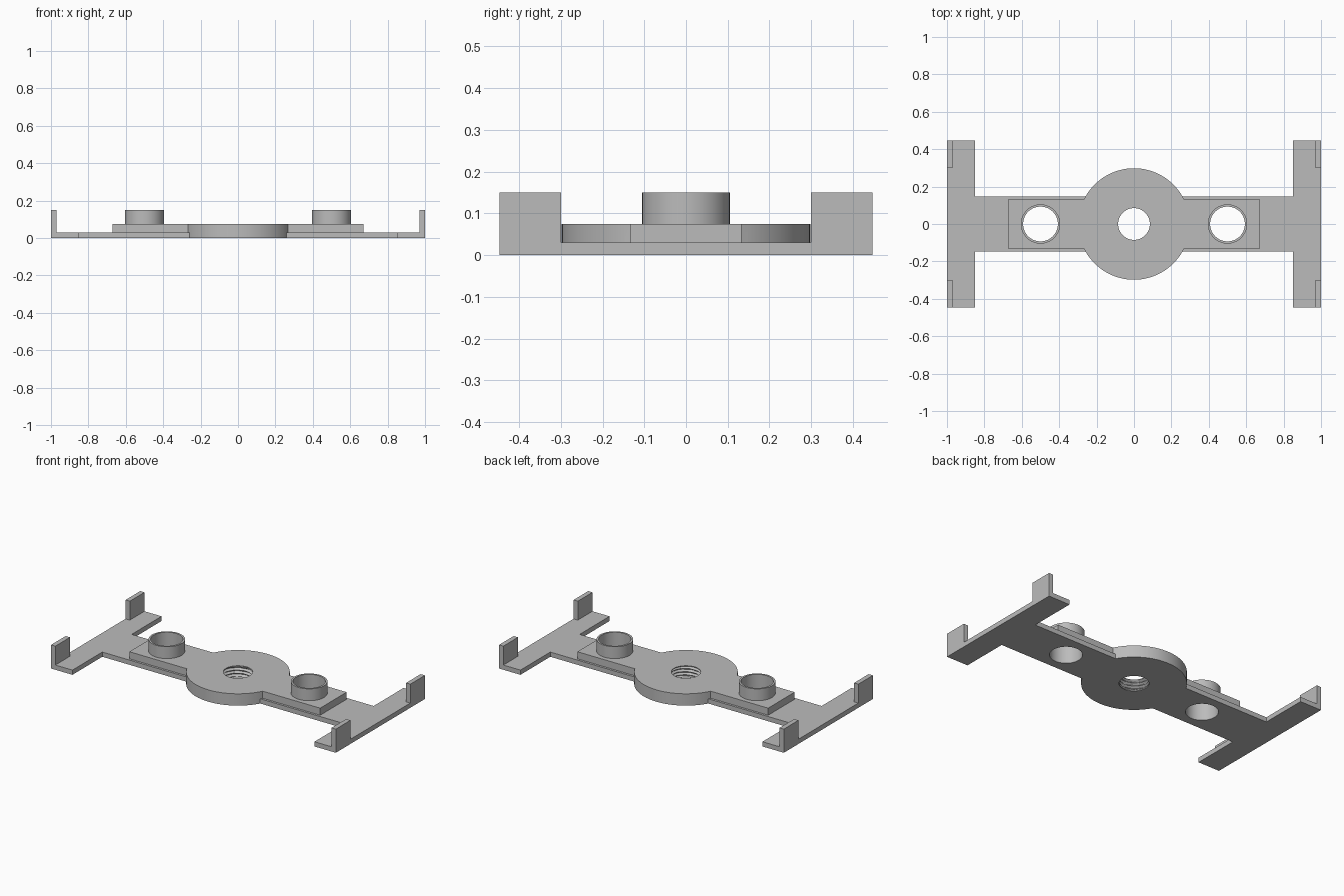
import bpy, bmesh, math

cube = bpy.data.objects.get("Cube")
if cube:
    bpy.data.objects.remove(cube, do_unlink=True)

HEIGHT = 0.15     # tabs and collars
DECK = 0.075      # hub and raised pad
PLATE = 0.03      # base plate

grey = bpy.data.materials.new("plain grey")
grey.use_nodes = True
colour = (0.5, 0.5, 0.5, 1)
grey.diffuse_color = colour
grey.node_tree.nodes["Principled BSDF"].inputs["Base Color"].default_value = colour


def make_object(name, bm):
    bmesh.ops.recalc_face_normals(bm, faces=bm.faces)
    mesh = bpy.data.meshes.new(name)
    bm.to_mesh(mesh)
    bm.free()
    mesh.materials.append(grey)
    obj = bpy.data.objects.new(name, mesh)
    bpy.context.collection.objects.link(obj)
    return obj


def prism(name, points, z0, z1):
    """Extrude a flat outline from z0 up to z1."""
    bm = bmesh.new()
    low = [bm.verts.new((x, y, z0)) for x, y in points]
    high = [bm.verts.new((x, y, z1)) for x, y in points]
    bm.faces.new(low[::-1])
    bm.faces.new(high)
    for i in range(len(points)):
        j = (i + 1) % len(points)
        bm.faces.new((low[i], low[j], high[j], high[i]))
    return make_object(name, bm)


def box(name, x0, x1, y0, y1, z0, z1):
    return prism(name, [(x0, y0), (x1, y0), (x1, y1), (x0, y1)], z0, z1)


def cylinder(name, x, radius, z0, z1, sides=64):
    angles = [2 * math.pi * i / sides for i in range(sides)]
    return prism(name, [(x + radius * math.cos(a), radius * math.sin(a))
                        for a in angles], z0, z1)


def thread_cutter(name, radius, depth, pitch, sides=48, rows=44):
    """Screw-shaped solid whose ridges fade out at both faces of the hub."""
    bm = bmesh.new()
    z0, z1 = -0.0103, DECK + 0.0103
    rings = []
    for k in range(rows + 1):
        z = z0 + (z1 - z0) * k / rows
        fade = max(0, min(1, (z - 0.003) / 0.006, (DECK - 0.003 - z) / 0.006))
        ring = []
        for i in range(sides):
            a = 2 * math.pi * i / sides
            phase = (z / pitch - i / sides) % 1
            r = radius + depth * fade * (1 - abs(2 * phase - 1))
            ring.append(bm.verts.new((r * math.cos(a), r * math.sin(a), z)))
        rings.append(ring)
    for a, b in zip(rings, rings[1:]):
        for i in range(sides):
            j = (i + 1) % sides
            bm.faces.new((a[i], a[j], b[j]))
            bm.faces.new((a[i], b[j], b[i]))
    bm.faces.new(rings[0][::-1])
    bm.faces.new(rings[-1])
    return make_object(name, bm)


def combine(target, tool, operation):
    mod = target.modifiers.new(operation.lower(), 'BOOLEAN')
    mod.operation = operation
    mod.solver = 'EXACT'
    mod.object = tool
    bpy.context.view_layer.objects.active = target
    bpy.ops.object.modifier_apply(modifier=mod.name)
    bpy.data.objects.remove(tool, do_unlink=True)


# Base plate: long arm with a crossbar at each end
half = [(1, 0.447), (0.85, 0.447), (0.85, 0.147)]
right_side = [(x, -y) for x, y in half[::-1]] + half
left_side = [(-x, -y) for x, y in right_side]
bracket = prism("mounting_bracket", right_side + left_side, 0, PLATE)

# Raised pad, round hub
parts = [box("raised_pad", -0.67, 0.67, -0.133, 0.133, 0.01, DECK),
         cylinder("hub", 0, 0.298, 0, DECK, 96)]
cutters = [thread_cutter("hub_thread", 0.085, 0.013, 0.02)]

for side in (-1, 1):
    # Thin-walled collars with through holes
    parts.append(cylinder("collar", side * 0.5, 0.105, 0.01, HEIGHT))
    cutters.append(cylinder("collar_hole", side * 0.5, 0.093, -0.05, HEIGHT + 0.05))
    # Upright tabs on the crossbar corners
    for end in (-1, 1):
        xs = sorted((side * 0.97, side))
        ys = sorted((end * 0.3, end * 0.447))
        parts.append(box("corner_tab", *xs, *ys, 0.01, HEIGHT))

for part in parts:
    combine(bracket, part, 'UNION')
for cutter in cutters:
    combine(bracket, cutter, 'DIFFERENCE')

bpy.ops.object.select_all(action='DESELECT')
bracket.select_set(True)
bpy.context.view_layer.objects.active = bracket
bpy.ops.object.shade_smooth_by_angle(angle=math.radians(30))
